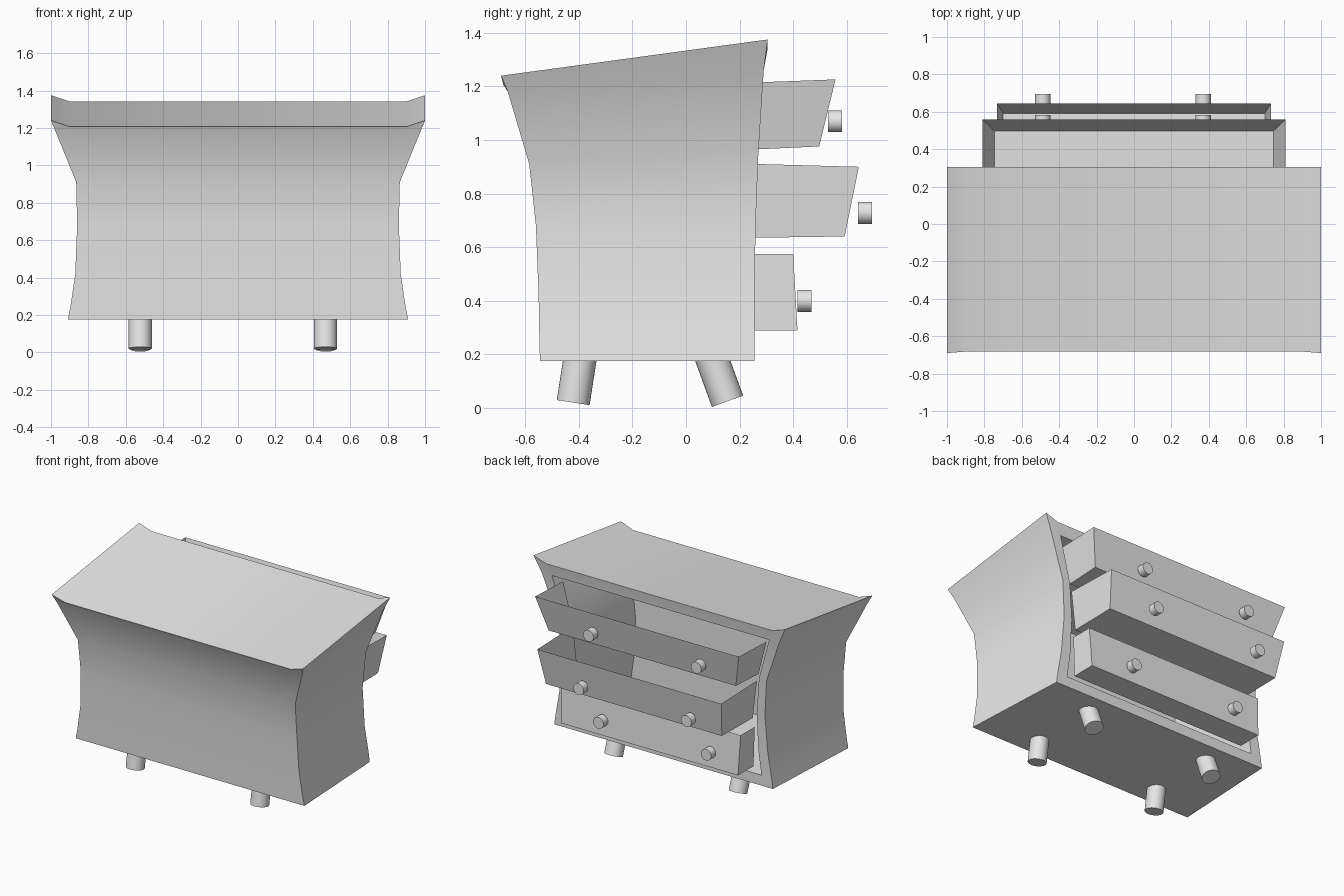
import bpy, bmesh
from math import radians
from mathutils import Vector

if "Cube" in bpy.data.objects:
    bpy.data.objects.remove(bpy.data.objects["Cube"])

grey = bpy.data.materials.new("plain_grey")
grey.use_nodes = True
colour = (0.8, 0.8, 0.8, 1)
grey.diffuse_color = colour
grey.node_tree.nodes["Principled BSDF"].inputs["Base Color"].default_value = colour


def finish(bm, name, smooth=0):
    mesh = bpy.data.meshes.new(name)
    bm.to_mesh(mesh)
    bm.free()
    obj = bpy.data.objects.new(name, mesh)
    bpy.context.collection.objects.link(obj)
    mesh.materials.append(grey)
    if smooth:
        bpy.ops.object.select_all(action="DESELECT")
        obj.select_set(True)
        bpy.context.view_layer.objects.active = obj
        bpy.ops.object.shade_smooth_by_angle(angle=radians(smooth))
    return obj


def rod(name, start, end, radius):
    a, b = Vector(start), Vector(end)
    bm = bmesh.new()
    bmesh.ops.create_cone(bm, cap_ends=True, segments=32, radius1=radius,
                          radius2=radius, depth=(b - a).length)
    obj = finish(bm, name, 35)
    obj.location = (a + b) / 2
    obj.rotation_euler = (b - a).to_track_quat("Z", "Y").to_euler()


# Cabinet: flared shell, each level is
# front half width, front y, front z, back half width, back y, back z, opening half width
levels = [
    (.91, -.545, .175, .87, .255, .175, .78),
    (.895, -.547, .25, .86, .255, .25, .78),
    (.87, -.55, .42, .83, .255, .42, .755),
    (.86, -.56, .68, .81, .26, .69, .745),
    (.865, -.585, .91, .83, .27, .95, .77),
    (.975, -.665, 1.18, .945, .29, 1.26, .865),
    (1, -.69, 1.24, 1, .305, 1.375, .9),
]
bm = bmesh.new()
rings = []
for i, (fw, fy, fz, bw, by, bz, ow) in enumerate(levels):
    top = i == len(levels) - 1
    drop = .033 if top else 0
    pull = .008 if top else 0
    front = [(-fw, fy, fz), (-.9 * fw, fy + pull, fz - drop),
             (.9 * fw, fy + pull, fz - drop), (fw, fy, fz)]
    back = [(bw, by, bz), (ow, by, bz - drop), (-ow, by, bz - drop), (-bw, by, bz)]
    rings.append([bm.verts.new(p) for p in front + back])
last = len(rings) - 1
for i in range(last):
    low, high = rings[i], rings[i + 1]
    for j in range(8):
        k = (j + 1) % 8
        if j == 5 and 0 < i < last - 1:
            continue
        bm.faces.new((low[j], low[k], high[k], high[j]))
for j in range(3):
    for ring in (rings[0], rings[-1]):
        bm.faces.new((ring[j], ring[j + 1], ring[6 - j], ring[7 - j]))

# Hollow behind the drawer opening
mouth = rings[1:last]
deep = [[bm.verts.new((v.co.x, -.49, min(v.co.z, 1.15))) for v in r[5:7]] for r in mouth]
for i in range(len(mouth) - 1):
    for s in (0, 1):
        bm.faces.new((mouth[i][5 + s], mouth[i + 1][5 + s], deep[i + 1][s], deep[i][s]))
    bm.faces.new((deep[i][0], deep[i][1], deep[i + 1][1], deep[i + 1][0]))
for i in (0, -1):
    bm.faces.new((mouth[i][5], mouth[i][6], deep[i][1], deep[i][0]))
bmesh.ops.recalc_face_normals(bm, faces=bm.faces)
finish(bm, "cabinet", 32)

# Drawers: thin trays open on top, tapering downwards
# name, top half width, bottom half width, (y, z) of inner top, outer top, outer bottom, inner bottom
drawers = [
    ("top_drawer", .81, .745, (.24, 1.214), (.558, 1.226), (.497, .976), (.24, .964)),
    ("middle_drawer", .732, .7, (.24, .911), (.645, .9), (.592, .64), (.24, .635)),
    ("bottom_drawer", .715, .705, (.24, .575), (.4, .575), (.416, .29), (.24, .288)),
]
for name, wt, wb, it, ot, ob, ib in drawers:
    bm = bmesh.new()
    left, right = ([bm.verts.new((s * w, *p)) for w, p in
                    ((wt, it), (wt, ot), (wb, ob), (wb, ib))] for s in (1, -1))
    bm.faces.new(reversed(left))
    bm.faces.new(right)
    for k in (1, 2):
        bm.faces.new((left[k], left[k + 1], right[k + 1], right[k]))
    bmesh.ops.recalc_face_normals(bm, faces=bm.faces)
    if next(f for f in bm.faces if abs(f.normal.z) > .9).normal.z > 0:
        bmesh.ops.reverse_faces(bm, faces=bm.faces)
    finish(bm, name)

# Drawer knobs
for name, y, z in (("top", .53, 1.07), ("middle", .642, .728), ("bottom", .417, .4)):
    for side, x in (("right", -.488), ("left", .37)):
        rod(f"{name}_{side}_knob", (x, y, z), (x, y + .052, z), .041)

# Splayed legs
for side, x in (("right", -.523), ("left", .468)):
    rod(f"front_{side}_leg", (x, -.421, .02), (x, -.393, .2), .062)
    rod(f"back_{side}_leg", (x, .155, .025), (x, .093, .195), .062)
